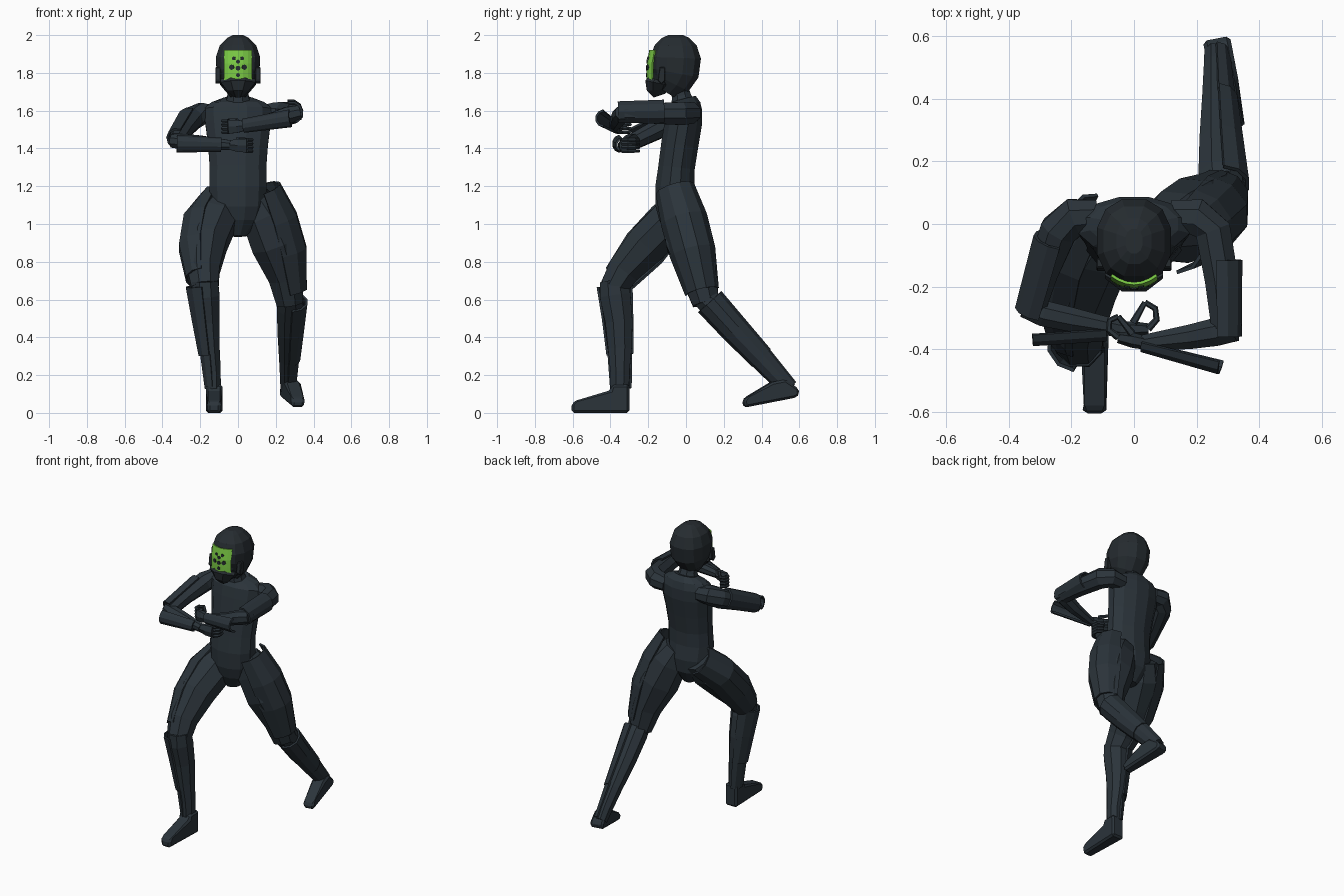
import bpy, bmesh, math
from mathutils import Vector, Matrix


def material(name, rgb):
    m = bpy.data.materials.new(name)
    m.diffuse_color = (*rgb, 1)
    return m


SUIT = material("dark slate", (0.024, 0.034, 0.043))
HELM = material("charcoal", (0.019, 0.025, 0.030))
GREEN = material("lime green", (0.20, 0.60, 0.06))


def finish(name, bm, mat):
    bmesh.ops.recalc_face_normals(bm, faces=bm.faces)
    me = bpy.data.meshes.new(name)
    bm.to_mesh(me)
    bm.free()
    me.materials.append(mat)
    ob = bpy.data.objects.new(name, me)
    bpy.context.collection.objects.link(ob)
    return ob


def power(v, p):
    return math.copysign(abs(v) ** p, v)


def loft(name, rings, ref, mat=SUIT, n=8, arc=None, thick=0.012, p=1):
    """Rings are (x, y, z, radius along ref, radius across). With arc: open shell."""
    bm = bmesh.new()
    ref = Vector(ref)
    cs = [Vector(r[:3]) for r in rings]
    rows = []
    for i, r in enumerate(rings):
        t = (cs[min(i + 1, len(cs) - 1)] - cs[max(i - 1, 0)]).normalized()
        u = (ref - t * ref.dot(t)).normalized()
        v = t.cross(u)
        if arc:
            angs = [arc * (2 * k / (n - 1) - 1) for k in range(n)]
        else:
            angs = [2 * math.pi * (k + 0.5) / n for k in range(n)]
        a, b = r[3], r[-1]
        rows.append([bm.verts.new(cs[i] + u * a * power(math.cos(w), p) + v * b * power(math.sin(w), p))
                     for w in angs])
    for q, s in zip(rows, rows[1:]):
        for k in range(n - 1 if arc else n):
            j = (k + 1) % n
            bm.faces.new((q[k], q[j], s[j], s[k]))
    if not arc:
        bm.faces.new(rows[0])
        bm.faces.new(rows[-1])
    ob = finish(name, bm, mat)
    if arc:
        s = ob.modifiers.new("thickness", "SOLIDIFY")
        s.thickness = thick
        s.offset = 0
    return ob


def shell(name, rings, ref):
    return loft(name, rings, ref, n=6, arc=1.5)


def prism(name, profile, x0, x1, matrix, mat=SUIT, bevel=0.012):
    """Side profile (y, z) extruded across x, narrowing towards the toe."""
    bm = bmesh.new()
    f = bm.faces.new([bm.verts.new((x0, y, z)) for y, z in profile])
    g = bmesh.ops.extrude_face_region(bm, geom=[f])
    bmesh.ops.translate(bm, vec=(x1 - x0, 0, 0),
                        verts=[v for v in g["geom"] if isinstance(v, bmesh.types.BMVert)])
    for v in bm.verts:
        if v.co.y < -.29:
            v.co.x *= .75
    bm.transform(matrix)
    ob = finish(name, bm, mat)
    b = ob.modifiers.new("bevel", "BEVEL")
    b.width, b.segments = bevel, 1
    return ob


X, Z = (1, 0, 0), (0, 0, 1)
NX = (-1, 0, 0)

# torso and pelvis
loft("torso", [(0, -.05, .935, .045, .05), (0, -.045, 1.02, .125, .10), (0, -.05, 1.10, .15, .115),
               (0, -.058, 1.20, .157, .108), (0, -.05, 1.30, .155, .10),
               (0, -.033, 1.42, .164, .102), (0, -.013, 1.54, .18, .102),
               (0, -.005, 1.61, .185, .095), (0, 0, 1.645, .145, .078),
               (0, -.005, 1.665, .08, .06)], X, n=12)
loft("neck", [(0, -.01, 1.60, .085, .075), (0, -.025, 1.68, .06, .055),
              (0, -.037, 1.73, .055, .048), (0, -.045, 1.80, .06, .05)], X)

# helmet
loft("helmet", [(0, -.11, 1.70, .055, .07), (0, -.08, 1.75, .096, .108),
                (0, -.06, 1.80, .116, .132), (0, -.055, 1.88, .121, .138),
                (0, -.055, 1.945, .10, .115), (0, -.055, 1.985, .058, .075),
                (0, -.055, 2.0, .028, .04)], X, HELM, n=12, p=.85)
loft("chin_guard", [(0, -.14, 1.68, .03, .035), (0, -.15, 1.71, .065, .062),
                    (0, -.145, 1.745, .1, .078), (0, -.14, 1.76, .1, .065)], X, HELM)
for s in (-1, 1):
    prism("ear_guard", [(-.15, 1.76), (-.13, 1.74), (-.11, 1.76), (-.11, 1.83), (-.14, 1.83)],
          s * .09, s * .12, Matrix.Identity(4), HELM, .004)

# curved visor plate
bm = bmesh.new()
rows = [[bm.verts.new((x, y + 5.2 * x * x, z)) for x in (-.072, -.05, -.025, 0, .025, .05, .072)]
        for z, y in ((1.762, -.204), (1.80, -.204), (1.85, -.203), (1.92, -.19))]
for p, q in zip(rows, rows[1:]):
    for k in range(6):
        bm.faces.new((p[k], p[k + 1], q[k + 1], q[k]))
v = finish("visor", bm, GREEN).modifiers.new("thickness", "SOLIDIFY")
v.thickness = .009
v.offset = 0

# round dark vents on the visor
for x, z, r in ((-.022, 1.877, .01), (.022, 1.877, .01), (0, 1.86, .011), (-.033, 1.83, .014),
                (.033, 1.83, .014), (0, 1.825, .013), (0, 1.788, .011)):
    bpy.ops.mesh.primitive_cylinder_add(vertices=8, radius=r, depth=.009,
                                        location=(x, -.2065 + 5.2 * x * x + max(0, z - 1.85) * .19, z),
                                        rotation=(math.pi / 2, 0, math.atan(10.4 * x)))
    bpy.context.object.name = "visor_vent"
    bpy.context.object.data.materials.append(HELM)

# right arm (low, across the chest)
loft("right_upper_arm", [(-.12, .025, 1.58, .05, .055), (-.19, .022, 1.585, .062, .066),
                         (-.24, -.02, 1.56, .064), (-.29, -.15, 1.50, .054),
                         (-.325, -.27, 1.44, .046)], Z)
loft("right_forearm", [(-.35, -.263, 1.44, .038), (-.29, -.285, 1.436, .045),
                       (-.20, -.305, 1.43, .042), (-.04, -.335, 1.417, .028)], Z)
shell("right_upper_arm_guard", [(-.255, -.05, 1.555, .062), (-.32, -.28, 1.45, .056)], (-1, -.2, .3))
shell("right_forearm_guard", [(-.325, -.35, 1.425, .036, .042), (-.09, -.335, 1.42, .035, .032)],
      (0, -1, 0))

# left arm (raised, across the chest)
loft("left_upper_arm", [(.12, .025, 1.58, .05, .055), (.20, .022, 1.588, .06, .064),
                        (.252, -.02, 1.585, .066, .062), (.28, -.18, 1.585, .058),
                        (.295, -.33, 1.585, .052)], Z)
loft("left_forearm", [(.325, -.335, 1.59, .042), (.26, -.345, 1.575, .048),
                      (.18, -.36, 1.55, .042), (.03, -.38, 1.517, .028)], Z)
shell("left_upper_arm_guard", [(.28, -.115, 1.595, .06), (.283, -.36, 1.59, .056)], (1, 0, .4))
shell("left_forearm_guard", [(.28, -.435, 1.56, .042, .042), (.03, -.375, 1.52, .03, .032)],
      (0, -1, 0))


# closed hands with four curled fingers and a thumb
def hand(side, wrist, knuckle, curl):
    w, k = Vector(wrist), Vector(knuckle)
    m = (w + k) / 2
    loft(side + "_palm", [(*w, .027, .022), (*m, .04, .024), (*k, .042, .018)], Z, n=6)
    pts = [knuckle[:2]] + curl
    for i in range(4):
        z = k.z + .031 - i * .02
        loft(side + "_finger", [(x, y, z, .012 - .001 * j) for j, (x, y) in enumerate(pts)],
             Z, n=6)
    a, b = Vector((*curl[-1], k.z + .035)), m + Vector((0, .02, .03))
    loft(side + "_thumb", [(*b, .013), (*a, .009)], Z, n=5)


hand("right", (-.05, -.335, 1.418), (.045, -.335, 1.415),
     [(.072, -.305), (.068, -.27), (.035, -.25)])
hand("left", (.04, -.38, 1.519), (-.05, -.362, 1.515),
     [(-.08, -.338), (-.078, -.308), (-.05, -.295)])

# right leg (forward)
loft("right_thigh", [(-.08, -.01, 1.11, .09), (-.115, -.07, 1.03, .12), (-.17, -.20, .90, .12),
                     (-.185, -.33, .755, .094), (-.175, -.385, .66, .078)], NX)
shell("right_thigh_guard", [(-.11, .025, 1.125, .085, .098), (-.165, -.10, 1.01, .125, .108),
                            (-.19, -.22, .87, .122, .115), (-.188, -.355, .71, .085, .085)], NX)
loft("right_shin", [(-.175, -.385, .70, .075), (-.172, -.375, .62, .08, .088),
                    (-.16, -.355, .48, .068, .078), (-.145, -.35, .34, .052, .068),
                    (-.132, -.35, .22, .044, .055), (-.128, -.35, .10, .04, .052)], NX)
shell("right_shin_guard", [(-.185, -.378, .675, .09, .09), (-.168, -.362, .50, .075, .078),
                           (-.148, -.35, .31, .058, .066)], NX)
shell("right_ankle_guard", [(-.143, -.35, .31, .054, .06), (-.13, -.345, .13, .042, .052)], NX)
prism("right_foot", [(0, 0), (-.305, 0), (-.305, .05), (-.28, .066), (-.10, .12), (-.09, .15),
                     (0, .15)], -.044, .044, Matrix.Translation((-.126, -.3, 0)))

# left leg (stretched back)
loft("left_thigh", [(.08, -.03, 1.14, .09), (.13, -.01, 1.05, .122), (.195, .02, .90, .135),
                    (.255, .07, .72, .10), (.275, .105, .58, .076)], X)
shell("left_thigh_guard", [(.13, -.058, 1.185, .095, .10), (.185, -.01, 1.02, .13, .12),
                           (.225, .035, .85, .14, .118), (.27, .085, .64, .095, .086)], X)
loft("left_shin", [(.28, .085, .62, .065), (.278, .15, .56, .078, .072), (.272, .26, .435, .068),
                   (.266, .40, .29, .052, .057), (.262, .50, .18, .042, .05),
                   (.26, .545, .125, .038, .044)], X)
shell("left_shin_guard", [(.28, .125, .59, .085, .078), (.272, .26, .44, .074, .072),
                          (.266, .40, .29, .06, .062)], X)
shell("left_ankle_guard", [(.265, .39, .30, .056, .06), (.26, .545, .13, .042, .045)], X)
turn = Matrix.Rotation(.19, 4, "Z") @ Matrix.Rotation(.19, 4, "X")
prism("left_foot", [(0, .015), (-.02, 0), (-.30, 0), (-.30, .04), (-.27, .055), (-.13, .105),
                    (-.06, .105), (0, .045)], -.044, .044, Matrix.Translation((.262, .597, .085)) @ turn)
